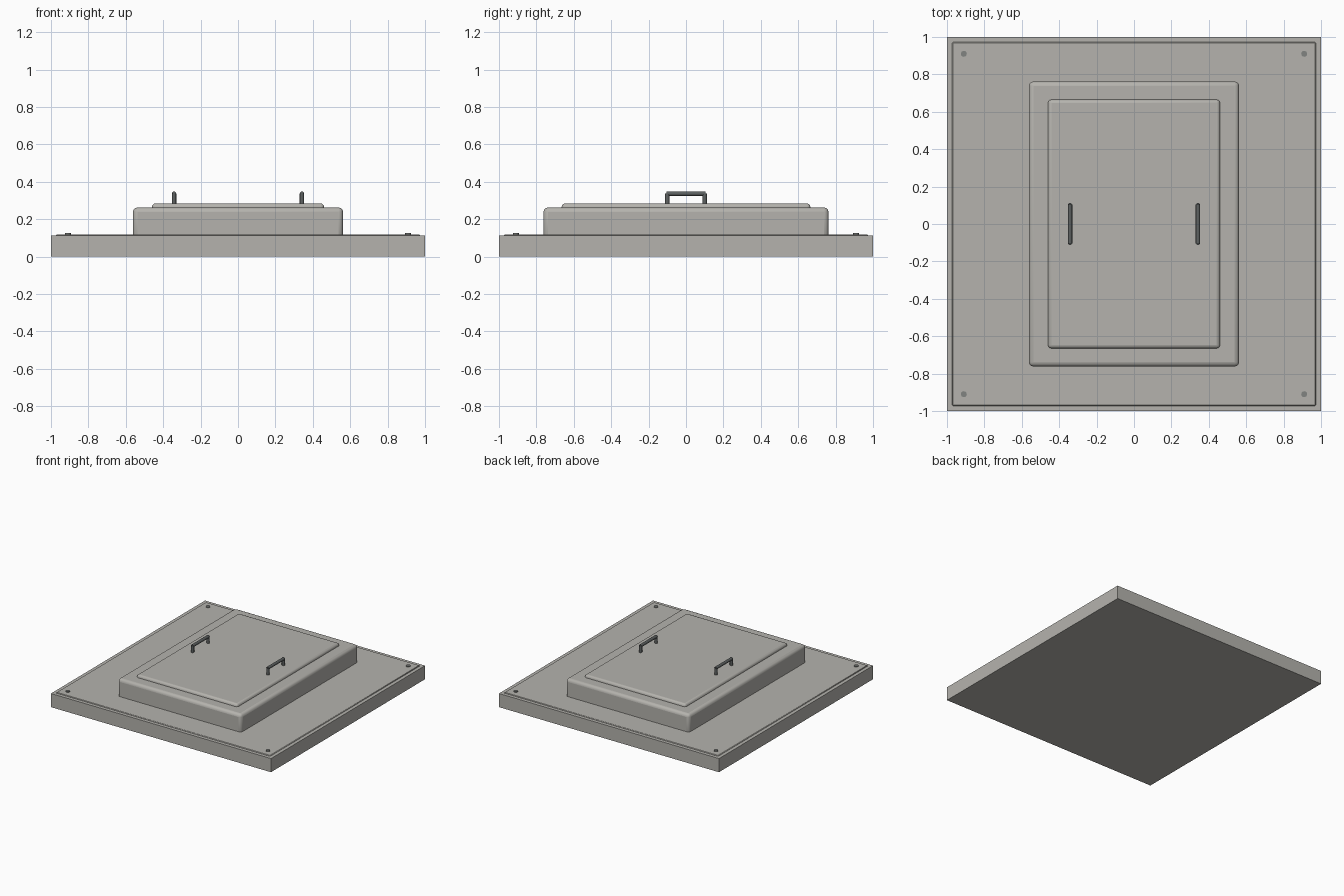
import bpy
from mathutils import Vector

cube = bpy.data.objects.get("Cube")
if cube:
    bpy.data.objects.remove(cube)


def material(name, rgb):
    m = bpy.data.materials.new(name)
    m.use_nodes = True
    m.diffuse_color = (*rgb, 1)
    m.node_tree.nodes["Principled BSDF"].inputs["Base Color"].default_value = (*rgb, 1)
    return m


concrete = material("warm concrete grey", (0.46, 0.45, 0.42))
steel = material("dark steel", (0.11, 0.12, 0.12))
bolt_grey = material("bolt grey", (0.22, 0.23, 0.22))


def finish(obj, name, mat, bevel=0, segments=3):
    obj.name = name
    obj.data.materials.append(mat)
    if bevel:
        mod = obj.modifiers.new("rounded edges", "BEVEL")
        mod.width = bevel
        mod.segments = segments
    bpy.ops.object.shade_smooth_by_angle()
    return obj


def box(name, half_x, half_y, bottom, top, mat, bevel=0, segments=3):
    bpy.ops.mesh.primitive_cube_add(size=2, location=(0, 0, (bottom + top) / 2))
    obj = bpy.context.object
    obj.scale = (half_x, half_y, (top - bottom) / 2)
    bpy.ops.object.transform_apply(location=False, rotation=False)
    return finish(obj, name, mat, bevel, segments)


def rod(name, start, end, radius, mat):
    start, end = Vector(start), Vector(end)
    axis = end - start
    bpy.ops.mesh.primitive_cylinder_add(vertices=16, radius=radius, depth=axis.length,
                                        location=(start + end) / 2,
                                        rotation=axis.to_track_quat("Z", "Y").to_euler())
    return finish(bpy.context.object, name, mat)


# Base slab with a slightly raised top
box("base_slab", 1, 1, 0, 0.112, concrete)
box("slab_top", 0.972, 0.972, 0.1, 0.118, concrete, 0.004, 1)

# Raised curb and stepped lid, rounded on every edge
box("hatch_curb", 0.562, 0.762, 0.095, 0.262, concrete, 0.024)
box("hatch_lid", 0.46, 0.665, 0.235, 0.284, concrete, 0.018)

# A bolt in each corner
for side, sx in (("left", 1), ("right", -1)):
    for end, sy in (("front", -1), ("back", 1)):
        x, y = 0.91 * sx, 0.91 * sy
        rod(f"bolt_{end}_{side}", (x, y, 0.11), (x, y, 0.125), 0.016, bolt_grey)

# Two lifting handles: a grip on two posts
for side, sx in (("left", 1), ("right", -1)):
    x = 0.342 * sx
    rod(f"handle_grip_{side}", (x, -0.105, 0.336), (x, 0.105, 0.336), 0.012, steel)
    for end, sy in (("front", -1), ("back", 1)):
        rod(f"handle_post_{end}_{side}", (x, 0.1 * sy, 0.275), (x, 0.1 * sy, 0.338), 0.012, steel)
